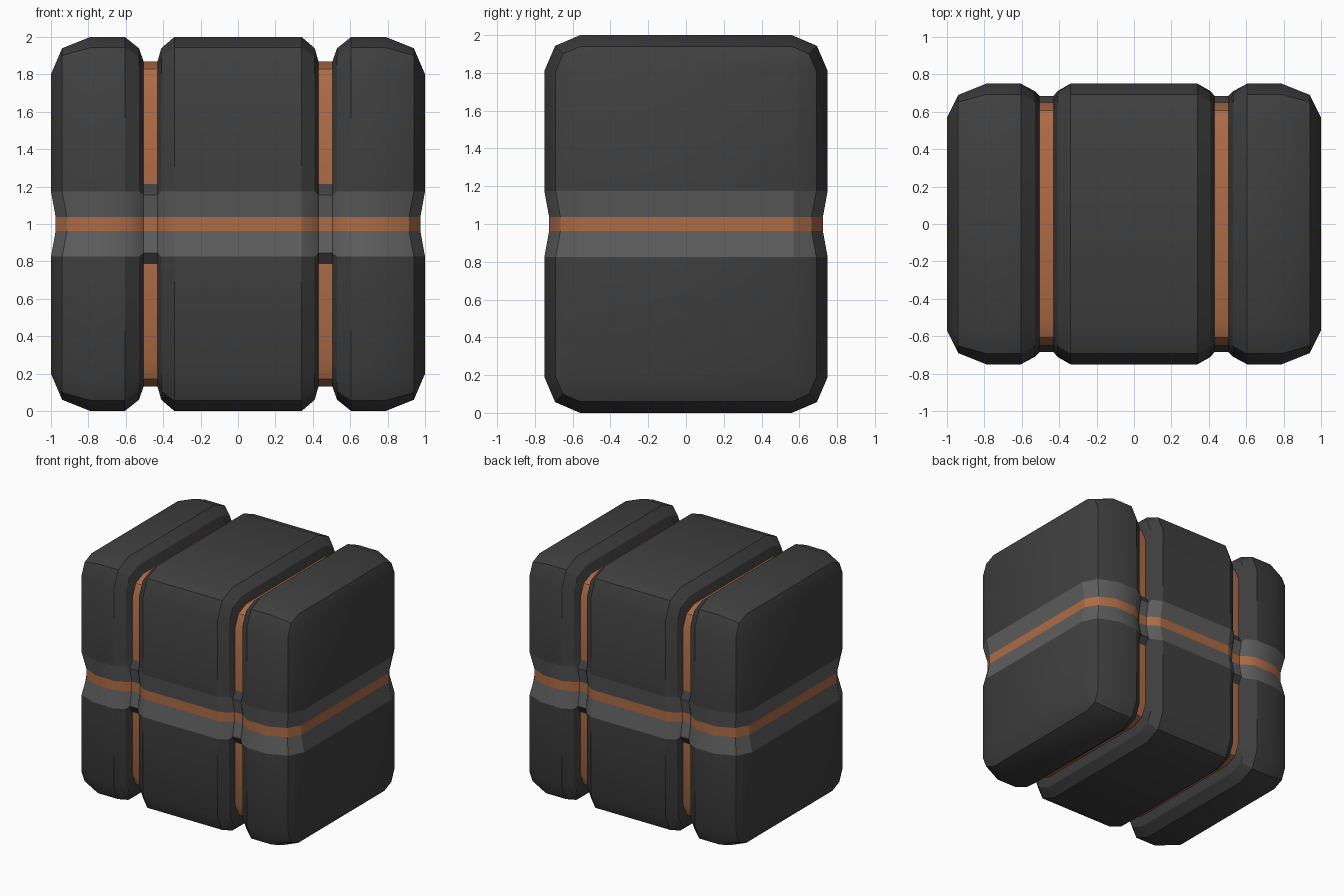
import bpy, bmesh

if "Cube" in bpy.data.objects:
    bpy.data.objects.remove(bpy.data.objects["Cube"])

# Stations along +x: (x, half depth, half height, corner radius, belt lip depth, belt lip half height)
half = [
    (0.34, .75, 1.0, .19, .75, .175),
    (0.41, .70, .94, .16, .71, .175),
    (0.43, .65, .87, .14, .685, .155),
    (0.505, .65, .87, .14, .685, .155),
    (0.53, .70, .94, .16, .71, .175),
    (0.605, .75, 1.0, .19, .75, .175),
    (0.79, .75, 1.0, .19, .75, .175),
    (0.94, .69, .94, .13, .69, .175),
    (1.0, .57, .80, 0.0, .57, .175),
]
stations = [(-s[0],) + s[1:] for s in reversed(half)] + half
DIP = .025


def section(x, hy, hz, r, lip, lz):
    """Rounded rectangle with a shallow belt groove at mid height."""
    end = abs(x) > .9
    xin = x - (DIP if x > 0 else -DIP) if end else x
    yin = lip if abs(x) > .99 else lip - DIP
    upper = [(x, hy - r, hz), (x, hy - .3 * r, hz - .3 * r), (x, hy, hz - r),
             (x, hy, .215), (x, lip, lz), (xin, yin, .038)]
    side = upper + [(a, b, -c) for a, b, c in reversed(upper)]
    return [(a, b, c + 1) for a, b, c in side + [(a, -b, c) for a, b, c in reversed(side)]]


loops = [section(*s) for s in stations]
faces = {"dark_shell": [], "grey_belt": [], "copper_trim": []}


def part_for(row, groove):
    if row == 5:
        return "copper_trim"
    if row in (4, 6):
        return "grey_belt"
    if groove and row not in (3, 7):
        return "copper_trim"
    if groove and row in (3, 7):
        return "dark_shell"
    return "dark_shell"


# The straight wall above and below the belt is row 2 / 8; the small step is row 3 / 7
for s in range(len(loops) - 1):
    a, b = loops[s], loops[s + 1]
    groove = abs(abs(stations[s][0] + stations[s + 1][0]) / 2 - .4675) < .01
    for i in range(24):
        j = (i + 1) % 24
        row = 11 if i in (11, 23) else (i if i < 11 else 22 - i)
        faces[part_for(row, groove)].append([a[i], b[i], b[j], a[j]])

# End walls
for loop, flip in ((loops[-1], False), (loops[0], True)):
    for i in range(2, 9):
        quad = [loop[i], loop[23 - i], loop[22 - i], loop[i + 1]]
        faces[part_for(i, False)].append(quad[::-1] if flip else quad)

colors = {"dark_shell": (.05, .05, .05, 1), "grey_belt": (.11, .11, .11, 1),
          "copper_trim": (.42, .15, .06, 1)}

# One object per coloured part
for name, quads in faces.items():
    bm = bmesh.new()
    for q in quads:
        bm.faces.new([bm.verts.new(p) for p in q])
    bmesh.ops.remove_doubles(bm, verts=bm.verts, dist=.0005)
    mesh = bpy.data.meshes.new(name)
    bm.to_mesh(mesh)
    bm.free()
    mat = bpy.data.materials.new(name)
    mat.diffuse_color = colors[name]
    mat.use_nodes = True
    mat.node_tree.nodes["Principled BSDF"].inputs["Base Color"].default_value = mat.diffuse_color
    mesh.materials.append(mat)
    obj = bpy.data.objects.new(name, mesh)
    bpy.context.collection.objects.link(obj)
    bpy.ops.object.select_all(action='DESELECT')
    obj.select_set(True)
    bpy.context.view_layer.objects.active = obj
    bpy.ops.object.shade_smooth_by_angle(angle=.5)
